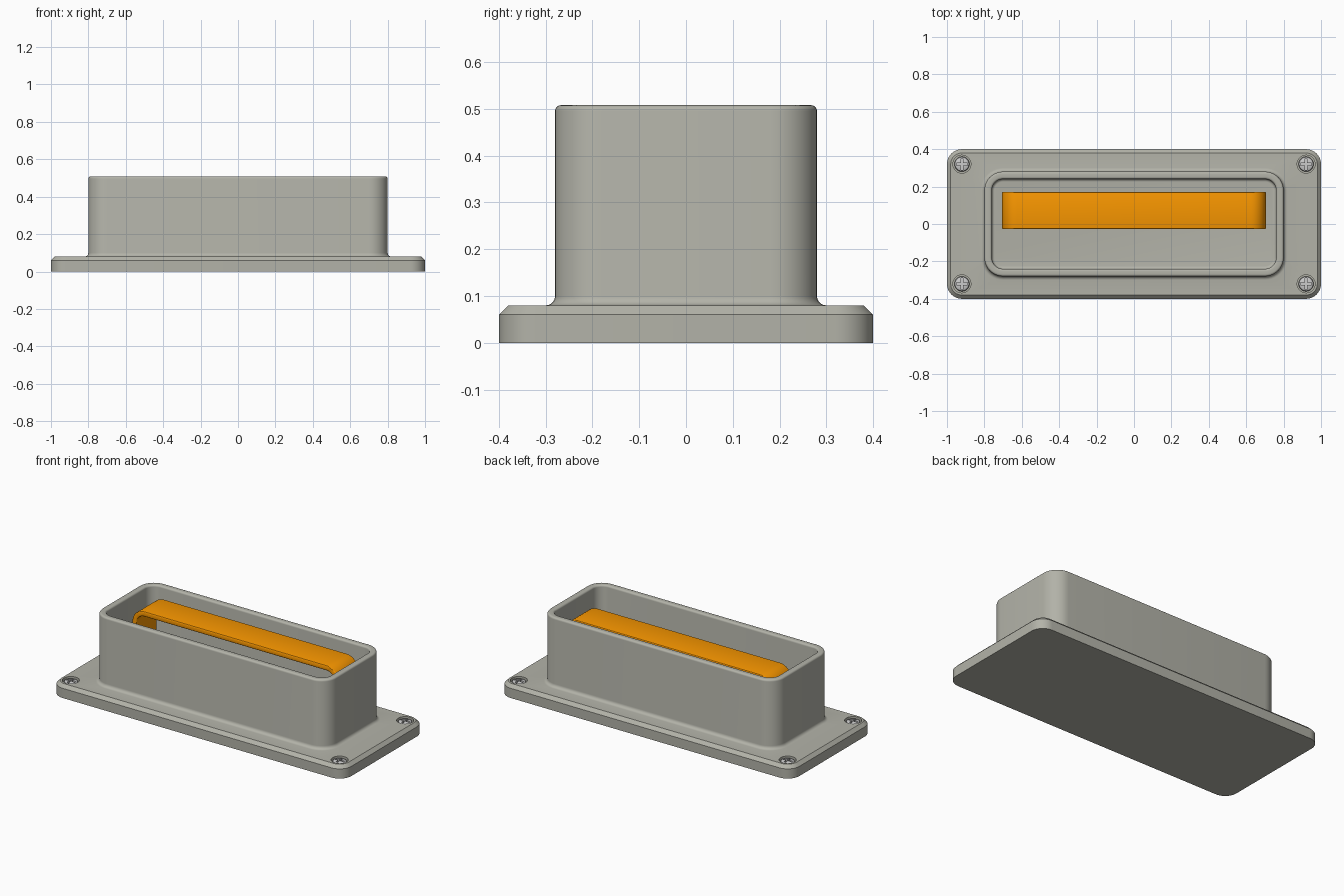
import bpy, bmesh, math
from math import sin, cos, pi

if "Cube" in bpy.data.objects:
    bpy.data.objects.remove(bpy.data.objects["Cube"])


def new_object(name, bm):
    bmesh.ops.recalc_face_normals(bm, faces=bm.faces[:])
    me = bpy.data.meshes.new(name)
    bm.to_mesh(me)
    bm.free()
    ob = bpy.data.objects.new(name, me)
    bpy.context.collection.objects.link(ob)
    return ob


def paint(ob, name, rgb):
    mat = bpy.data.materials.new(name)
    mat.diffuse_color = (*rgb, 1)
    mat.use_nodes = True
    mat.node_tree.nodes["Principled BSDF"].inputs["Base Color"].default_value = mat.diffuse_color
    ob.data.materials.clear()
    ob.data.materials.append(mat)


def activate(ob):
    bpy.ops.object.select_all(action='DESELECT')
    ob.select_set(True)
    bpy.context.view_layer.objects.active = ob


def smooth(ob):
    activate(ob)
    bpy.ops.object.shade_smooth_by_angle(angle=math.radians(30))


def apply_mod(ob, mod):
    activate(ob)
    bpy.ops.object.modifier_apply(modifier=mod.name)


def cut(ob, cutter):
    mod = ob.modifiers.new("cut", 'BOOLEAN')
    mod.operation, mod.solver, mod.object = 'DIFFERENCE', 'EXACT', cutter
    cutter.hide_render = True
    apply_mod(ob, mod)
    bpy.data.objects.remove(cutter)


def rounded_rect(hx, hy, r, z, n=10):
    pts = []
    for i, (sx, sy) in enumerate([(1, 1), (-1, 1), (-1, -1), (1, -1)]):
        for k in range(n + 1):
            a = (i + k / n) * pi / 2
            pts.append((sx * (hx - r) + r * cos(a), sy * (hy - r) + r * sin(a), z))
    return pts


def loft(name, rings):
    bm = bmesh.new()
    loops = [[bm.verts.new(p) for p in ring] for ring in rings]
    n = len(loops[0])
    for a, b in zip(loops, loops[1:]):
        for i in range(n):
            j = (i + 1) % n
            bm.faces.new((a[i], a[j], b[j], b[i]))
    bm.faces.new(loops[0])
    bm.faces.new(loops[-1])
    return new_object(name, bm)


def arc(cx, cz, r, a0, a1, n=5):
    return [(cx + r * cos(math.radians(a0 + (a1 - a0) * k / n)),
             cz + r * sin(math.radians(a0 + (a1 - a0) * k / n))) for k in range(n + 1)]


# Plate and hollow housing: one section swept round rounded rectangles
rings = [rounded_rect(1 - d, 0.4 - d, 0.08 - d, z)
         for d, z in [(0, 0), (0, 0.06), (0.02, 0.08)]]
section = (arc(0.02, 0.10, 0.02, -90, -180)          # outer base fillet
           + arc(-0.012, 0.496, 0.012, 0, 90)        # rim, outside
           + arc(-0.028, 0.496, 0.012, 90, 180)      # rim, inside
           + arc(-0.055, 0.095, 0.015, 0, -90))      # floor fillet
rings += [rounded_rect(0.8 + o, 0.28 + o, 0.1 + o, z) for o, z in section]
housing = loft("base_and_housing", rings)

# Screw recesses in the plate corners
corners = [(sx * 0.92, sy * 0.32) for sx in (1, -1) for sy in (1, -1)]
bm = bmesh.new()
for x, y in corners:
    c = bmesh.ops.create_cone(bm, cap_ends=True, segments=32, radius1=0.048, radius2=0.048, depth=0.1)
    bmesh.ops.translate(bm, verts=c['verts'], vec=(x, y, 0.1))
cut(housing, new_object("recess_cutter", bm))
smooth(housing)
paint(housing, "warm_grey", (0.45, 0.45, 0.395))

# Domed cross-head screw, repeated in each corner
prof = [(0.04, 0.045), (0.04, 0.068), (0.037, 0.073), (0.03, 0.076), (0.018, 0.078), (0.006, 0.079)]
screw = loft("screw_1", [[(r * cos(2 * pi * k / 32), r * sin(2 * pi * k / 32), z)
                          for k in range(32)] for r, z in prof])
w, l = 0.006, 0.03
cross = [(l, w), (w, w), (w, l), (-w, l), (-w, w), (-l, w),
         (-l, -w), (-w, -w), (-w, -l), (w, -l), (w, -w), (l, -w)]
cut(screw, loft("slot_cutter", [[(x, y, z) for x, y in cross] for z in (0.06, 0.1)]))
smooth(screw)
for i, (x, y) in enumerate(corners):
    ob = screw
    if i:
        ob = bpy.data.objects.new(f"screw_{i + 1}", screw.data)
        bpy.context.collection.objects.link(ob)
    ob.location = (x, y, 0)

# Orange strap handle: arch profile extruded across the depth
hx, top, t, r = 0.705, 0.47, 0.03, 0.08
half = arc(hx - r, top - r, r, 90, 0, 8) + [(hx, 0.07), (hx - t, 0.07)]
inner = arc(hx - r, top - r, r - t, 0, 90, 8)
right = half + inner
outline = right + [(-x, z) for x, z in reversed(right)]
bm = bmesh.new()
face = bm.faces.new([bm.verts.new((x, -0.028, z)) for x, z in outline])
ext = bmesh.ops.extrude_face_region(bm, geom=[face])
bmesh.ops.translate(bm, vec=(0, 0.2, 0),
                    verts=[v for v in ext['geom'] if isinstance(v, bmesh.types.BMVert)])
handle = new_object("handle", bm)
bev = handle.modifiers.new("bevel", 'BEVEL')
bev.width, bev.segments, bev.limit_method = 0.006, 3, 'ANGLE'
bev.angle_limit = math.radians(40)
apply_mod(handle, bev)
smooth(handle)
paint(handle, "orange", (0.95, 0.31, 0.0))
